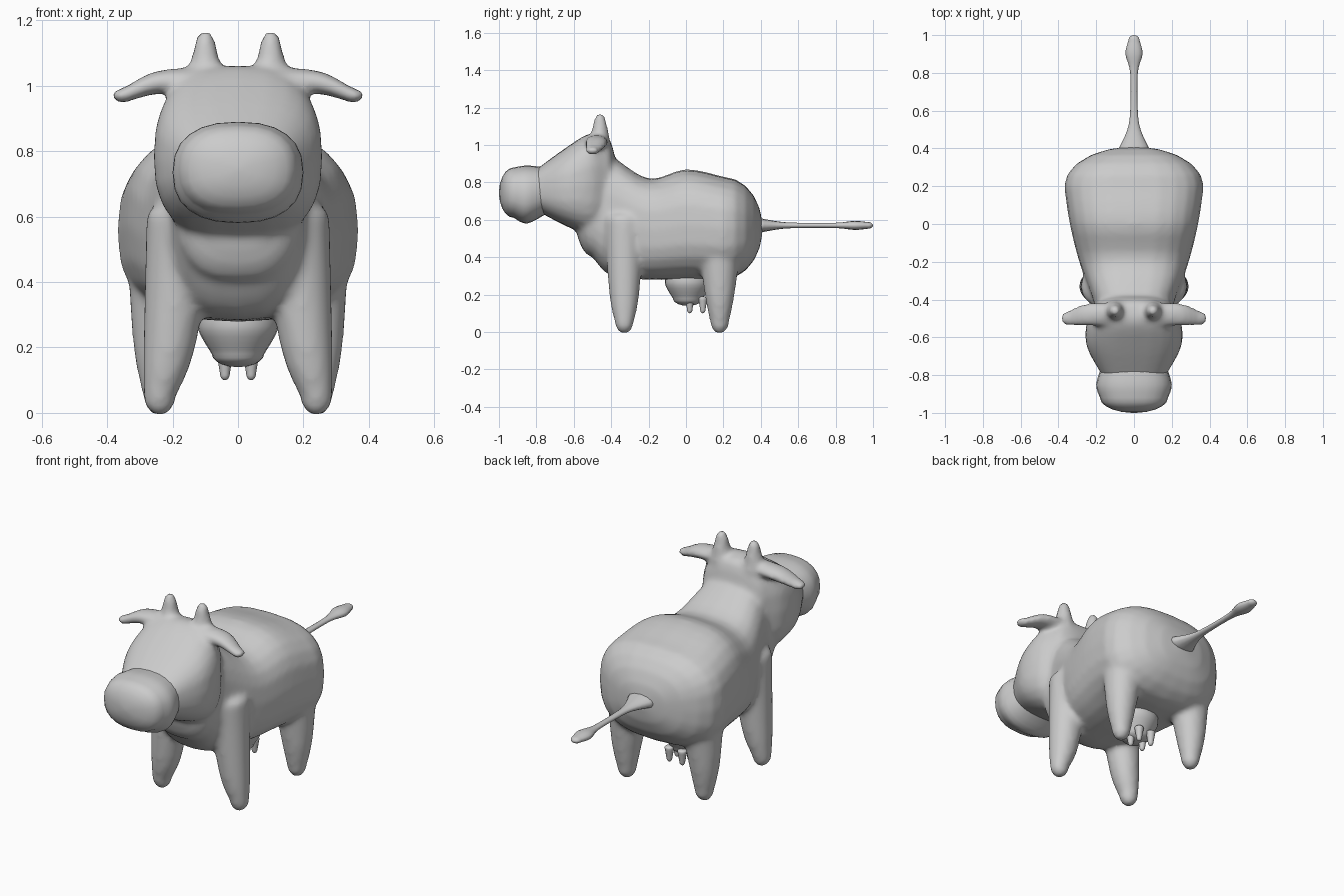
import bpy, bmesh
from math import cos, sin, pi, copysign

cube = bpy.data.objects.get("Cube")
if cube:
    bpy.data.objects.remove(cube, do_unlink=True)

grey = (0.6, 0.6, 0.6, 1)
hide = bpy.data.materials.new("plain grey")
hide.use_nodes = True
hide.diffuse_color = grey
hide.node_tree.nodes["Principled BSDF"].inputs["Base Color"].default_value = grey


def flowing(rings, steps=4):
    """Fill in rings along a smooth curve through the given ones."""
    last = len(rings) - 1
    filled = []
    for i in range(last):
        before, start = rings[max(i - 1, 0)], rings[i]
        end, after = rings[i + 1], rings[min(i + 2, last)]
        for step in range(steps):
            t = step / steps
            ring = []
            for a, b, c, d in zip(before, start, end, after):
                bend = 2 * a - 5 * b + 4 * c - d + t * (3 * (b - c) + d - a)
                ring.append(b + t * (c - a + t * bend) / 2)
            filled.append(ring)
    return filled + [list(rings[last])]


def dome(ring, depth, steps=5):
    """Rings that round off an end, shrinking towards the tip."""
    along, centre_a, centre_b, radius_a, radius_b = ring
    rounded = []
    for step in range(steps):
        angle = (step + 1) / steps * 1.5
        rounded.append((along + depth * sin(angle), centre_a, centre_b,
                        radius_a * cos(angle), radius_b * cos(angle)))
    return rounded


def loft(bm, axis, rings, first_dome, last_dome, power=2, sides=24):
    """Skin rings of (place on axis, two centre values, two radii), with domed ends."""
    way = copysign(1, rings[-1][0] - rings[0][0])
    chain = dome(rings[0], -way * first_dome)[::-1]
    chain += flowing(rings) + dome(rings[-1], way * last_dome)
    rows = []
    for along, centre_a, centre_b, radius_a, radius_b in chain:
        row = []
        for i in range(sides):
            c, s = cos(2 * pi * i / sides), sin(2 * pi * i / sides)
            a = centre_a + radius_a * copysign(abs(c) ** (2 / power), c)
            b = centre_b + radius_b * copysign(abs(s) ** (2 / power), s)
            place = {"x": (along, a, b), "y": (a, along, b), "z": (a, b, along)}
            row.append(bm.verts.new(place[axis]))
        rows.append(row)
    faces = [bm.faces.new(rows[0]), bm.faces.new(rows[-1])]
    for low, high in zip(rows, rows[1:]):
        for i in range(sides):
            j = (i + 1) % sides
            faces.append(bm.faces.new((low[i], low[j], high[j], high[i])))
    bmesh.ops.recalc_face_normals(bm, faces=faces)


def profile(rows):
    """Turn side profile rows (y, top, bottom, half width) into rings along y."""
    return [(y, 0, (top + low) / 2, width, (top - low) / 2) for y, top, low, width in rows]


def upright(x, y, rows):
    """Turn rows (z, radius) into round rings on a vertical axis."""
    return [(z, x, y, radius, radius) for z, radius in rows]


def finish(name, bm):
    mesh = bpy.data.meshes.new(name)
    bm.to_mesh(mesh)
    bm.free()
    mesh.materials.append(hide)
    mesh.shade_smooth()
    part = bpy.data.objects.new(name, mesh)
    bpy.context.collection.objects.link(part)
    return part


# Trunk and neck, from rump to chest
bm = bmesh.new()
trunk = [(0.2, 0.83, 0.28, 0.37), (0, 0.87, 0.28, 0.34), (-0.2, 0.82, 0.28, 0.29),
         (-0.4, 0.94, 0.3, 0.22), (-0.5, 0.95, 0.4, 0.2)]
loft(bm, "y", profile(trunk), first_dome=0.21, last_dome=0.1, power=2.7)

# Head, from poll to nose bridge
head = [(-0.43, 1.05, 0.52, 0.2), (-0.52, 1.06, 0.52, 0.25),
        (-0.65, 0.98, 0.57, 0.25), (-0.8, 0.87, 0.65, 0.17)]
loft(bm, "y", profile(head), first_dome=0.06, last_dome=0.03, power=2.7)

# Legs, horns and ears on both sides
front_leg = [(0.05, 0.24, 0.05), (0.2, 0.21, 0.08), (0.6, 0.17, 0.11)]
rear_leg = [(0.05, 0.24, 0.05), (0.2, 0.24, 0.08), (0.5, 0.22, 0.12)]
horn = [(1, 0.06), (1.1, 0.04), (1.14, 0.03)]
ear = [(0.1, -0.48, 1.02, 0.06), (0.25, -0.48, 1.01, 0.06), (0.35, -0.5, 0.97, 0.04)]
for side in (1, -1):
    for y, leg in ((-0.33, front_leg), (0.18, rear_leg)):
        rings = [(z, side * x, y, radius, radius) for z, x, radius in leg]
        loft(bm, "z", rings, first_dome=0.06, last_dome=0.05)
    loft(bm, "z", upright(side * 0.1, -0.46, horn), first_dome=0.02, last_dome=0.03)
    rings = [(side * x, y, z, radius, radius * 0.6) for x, y, z, radius in ear]
    loft(bm, "x", rings, first_dome=0.02, last_dome=0.04)

# Blend these into one soft skin
body = finish("body", bm)
blend = body.modifiers.new("Blend", "REMESH")
blend.mode = "VOXEL"
blend.voxel_size = 0.014
blend.use_smooth_shade = True
soften = body.modifiers.new("Soften", "SMOOTH")
soften.factor = 0.5
soften.iterations = 10

# Muzzle
bm = bmesh.new()
muzzle = [(-0.92, 0.88, 0.61, 0.18), (-0.85, 0.89, 0.58, 0.2), (-0.75, 0.88, 0.63, 0.17)]
loft(bm, "y", profile(muzzle), first_dome=0.08, last_dome=0.03, power=2.4)
finish("muzzle", bm)

# Tail, flattened, with a tuft at the end
bm = bmesh.new()
tail = [(0.4, 0.08), (0.5, 0.035), (0.6, 0.02), (0.8, 0.02), (0.9, 0.045), (0.97, 0.03)]
rings = [(y, 0, 0.57, width, width * 0.4 + 0.006) for y, width in tail]
loft(bm, "y", rings, first_dome=0.04, last_dome=0.03, sides=12)
finish("tail", bm)

# Udder
bm = bmesh.new()
udder = [(0.18, 0.08), (0.25, 0.12), (0.3, 0.12)]
loft(bm, "z", upright(0, 0.01, udder), first_dome=0.04, last_dome=0.02)
finish("udder", bm)

# Teats
bm = bmesh.new()
teat = [(0.12, 0.015), (0.18, 0.025)]
for x in (-0.04, 0.04):
    for y in (0.02, 0.09):
        loft(bm, "z", upright(x, y, teat), first_dome=0.02, last_dome=0.01, sides=10)
finish("teats", bm)
